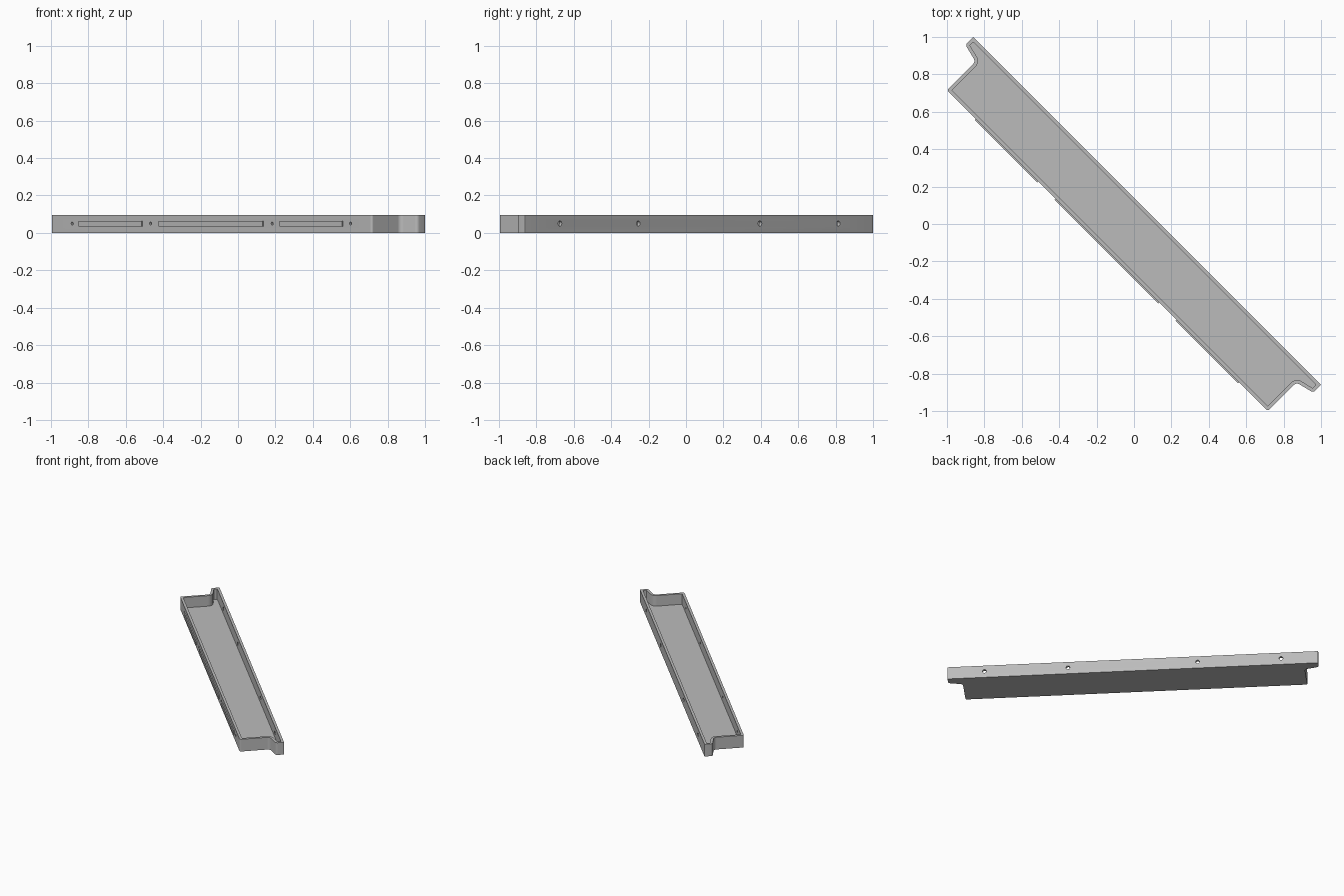
import bpy, bmesh, math
from mathutils import Vector, Matrix

if "Cube" in bpy.data.objects:
    bpy.data.objects.remove(bpy.data.objects["Cube"])

HEIGHT, FLOOR, WALL = 0.095, 0.013, 0.019
BACK, FRONT = 0.099, -0.2015          # long sides, measured across the tray
TURN = Matrix.Rotation(math.radians(-45), 4, 'Z')   # tray lies diagonally

grey = bpy.data.materials.new("plain grey")
grey.diffuse_color = (0.5, 0.5, 0.5, 1)
grey.use_nodes = True
grey.node_tree.nodes["Principled BSDF"].inputs["Base Color"].default_value = grey.diffuse_color


def finish(name, bm):
    bmesh.ops.recalc_face_normals(bm, faces=bm.faces[:])
    bm.transform(TURN)
    mesh = bpy.data.meshes.new(name)
    bm.to_mesh(mesh)
    bm.free()
    mesh.materials.append(grey)
    obj = bpy.data.objects.new(name, mesh)
    bpy.context.collection.objects.link(obj)
    return obj


def activate(obj):
    bpy.ops.object.select_all(action='DESELECT')
    obj.select_set(True)
    bpy.context.view_layer.objects.active = obj


def outline(corners, inset, steps=8):
    """Rounded counter-clockwise outline, moved inwards by inset."""
    pts = [Vector(c[:2]) for c in corners]
    n, moved, result = len(pts), [], []
    for i, p in enumerate(pts):
        a, b = (p - pts[i - 1]).normalized(), (pts[(i + 1) % n] - p).normalized()
        na, nb = Vector((-a.y, a.x)), Vector((-b.y, b.x))
        moved.append((p + (na + nb) * inset / (1 + na.dot(nb)), a, b))
    for (p, a, b), corner in zip(moved, corners):
        cross = a.x * b.y - a.y * b.x
        r = max(corner[2] - inset, 0.003) if cross > 0 else corner[2] + inset
        turn = math.acos(max(-1, min(1, a.dot(b))))
        t = r * math.tan(turn / 2)
        side = Vector((-a.y, a.x)) * (1 if cross > 0 else -1)
        centre = p - a * t + side * r
        for k in range(steps + 1):
            ang = turn * k / steps
            result.append(centre - side * r * math.cos(ang) + a * r * math.sin(ang))
    return result


# Tray: one end's corners (along, across, radius), mirrored for the other end
end = [(1.2127, FRONT, 0.012), (1.2127, 0.015, 0.025),
       (1.315, 0.040, 0.020), (1.315, BACK, 0.003)]
corners = end + [(-u, v, r) for u, v, r in reversed(end)]
outer, inner = outline(corners, 0), outline(corners, WALL)

bm = bmesh.new()
loops = [[bm.verts.new((p.x, p.y, z)) for p in ring] for ring, z in
         ((outer, 0), (outer, HEIGHT), (inner, HEIGHT), (inner, FLOOR))]
for low, high in zip(loops, loops[1:]):
    for i in range(len(low)):
        j = (i + 1) % len(low)
        bm.faces.new((low[i], low[j], high[j], high[i]))
bm.faces.new(loops[0][::-1])
bm.faces.new(loops[3])
tray = finish("tray", bm)

# Screw holes through both long walls, wider on the back wall
bm = bmesh.new()
for u in (-1.052, -0.46, 0.46, 1.052):
    for v, radius in ((FRONT + WALL / 2, 0.008), (BACK - WALL / 2, 0.014)):
        place = Matrix.Translation((u, v, 0.05)) @ Matrix.Rotation(math.pi / 2, 4, 'X')
        bmesh.ops.create_cone(bm, cap_ends=True, segments=20, radius1=radius,
                              radius2=radius, depth=WALL * 2, matrix=place)
cutter = finish("hole_cutter", bm)
cutter.hide_render = True
activate(tray)
cut = tray.modifiers.new("holes", 'BOOLEAN')
cut.object, cut.operation, cut.solver = cutter, 'DIFFERENCE', 'EXACT'
bpy.ops.object.modifier_apply(modifier=cut.name)
bpy.data.objects.remove(cutter)
bpy.ops.object.shade_smooth_by_angle(angle=math.radians(30))

# Thin raised ribs between the holes on the front wall
for name, start, stop in (("left_rib", -0.995, -0.522), ("middle_rib", -0.393, 0.393),
                          ("right_rib", 0.522, 0.995)):
    bm = bmesh.new()
    place = (Matrix.Translation(((start + stop) / 2, FRONT - 0.002, 0.049))
             @ Matrix.Diagonal((stop - start, 0.012, 0.028, 1)))
    bmesh.ops.create_cube(bm, size=1, matrix=place)
    finish(name, bm)
